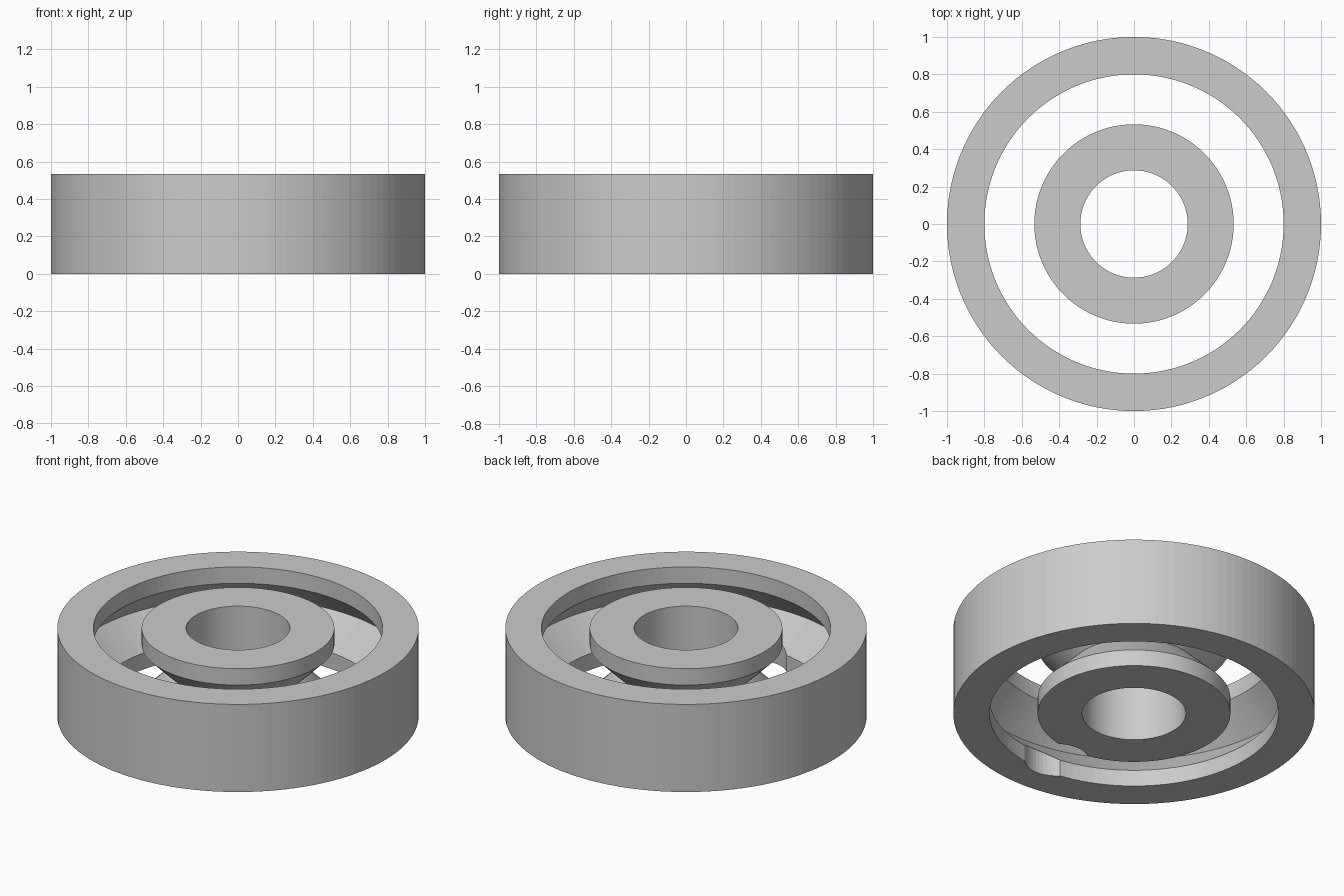
import bpy, bmesh, math

if "Cube" in bpy.data.objects:
    bpy.data.objects.remove(bpy.data.objects["Cube"])

SEGMENTS = 120
HEIGHT = 0.535      # ring height
LIP = 0.1           # straight lip above and below the groove
MID = HEIGHT / 2
DEPTH = MID - LIP   # 45 degree groove

steel = bpy.data.materials.new("plain_grey")
steel.diffuse_color = (0.6, 0.6, 0.6, 1)
steel.use_nodes = True
steel.node_tree.nodes["Principled BSDF"].inputs["Base Color"].default_value = steel.diffuse_color


def lathe(name, profile):
    """Revolve a closed (radius, z) profile around the z axis."""
    bm = bmesh.new()
    rings = []
    for i in range(SEGMENTS):
        a = 2 * math.pi * i / SEGMENTS
        rings.append([bm.verts.new((r * math.cos(a), r * math.sin(a), z)) for r, z in profile])
    n = len(profile)
    for i in range(SEGMENTS):
        a, b = rings[i], rings[(i + 1) % SEGMENTS]
        for j in range(n):
            k = (j + 1) % n
            bm.faces.new((a[j], b[j], b[k], a[k]))
    bmesh.ops.recalc_face_normals(bm, faces=bm.faces)
    mesh = bpy.data.meshes.new(name)
    bm.to_mesh(mesh)
    bm.free()
    mesh.materials.append(steel)
    obj = bpy.data.objects.new(name, mesh)
    bpy.context.collection.objects.link(obj)
    return obj


def race(wall, edge, apex):
    """Ring section: plain wall on one side, V groove on the other."""
    return [(wall, 0), (edge, 0), (edge, LIP), (apex, MID),
            (edge, HEIGHT - LIP), (edge, HEIGHT), (wall, HEIGHT)]


# Outer and inner rings with facing V grooves
outer_ring = lathe("outer_ring", race(1.0, 0.8, 0.8 + DEPTH))
inner_ring = lathe("inner_ring", race(0.287, 0.533, 0.533 - DEPTH))

# Loading hole cut up from the underside at the front, into both rings
bpy.ops.mesh.primitive_cylinder_add(vertices=48, radius=0.177, depth=MID + 0.1,
                                    location=(0, -0.667, (MID - 0.1) / 2))
cutter = bpy.context.object
cutter.name = "loading_hole_cutter"
cutter.data.materials.append(steel)
for ring in (outer_ring, inner_ring):
    cut = ring.modifiers.new("loading_hole", 'BOOLEAN')
    cut.operation = 'DIFFERENCE'
    cut.solver = 'EXACT'
    cut.object = cutter
    bpy.context.view_layer.objects.active = ring
    bpy.ops.object.modifier_apply(modifier=cut.name)
bpy.data.objects.remove(cutter)
